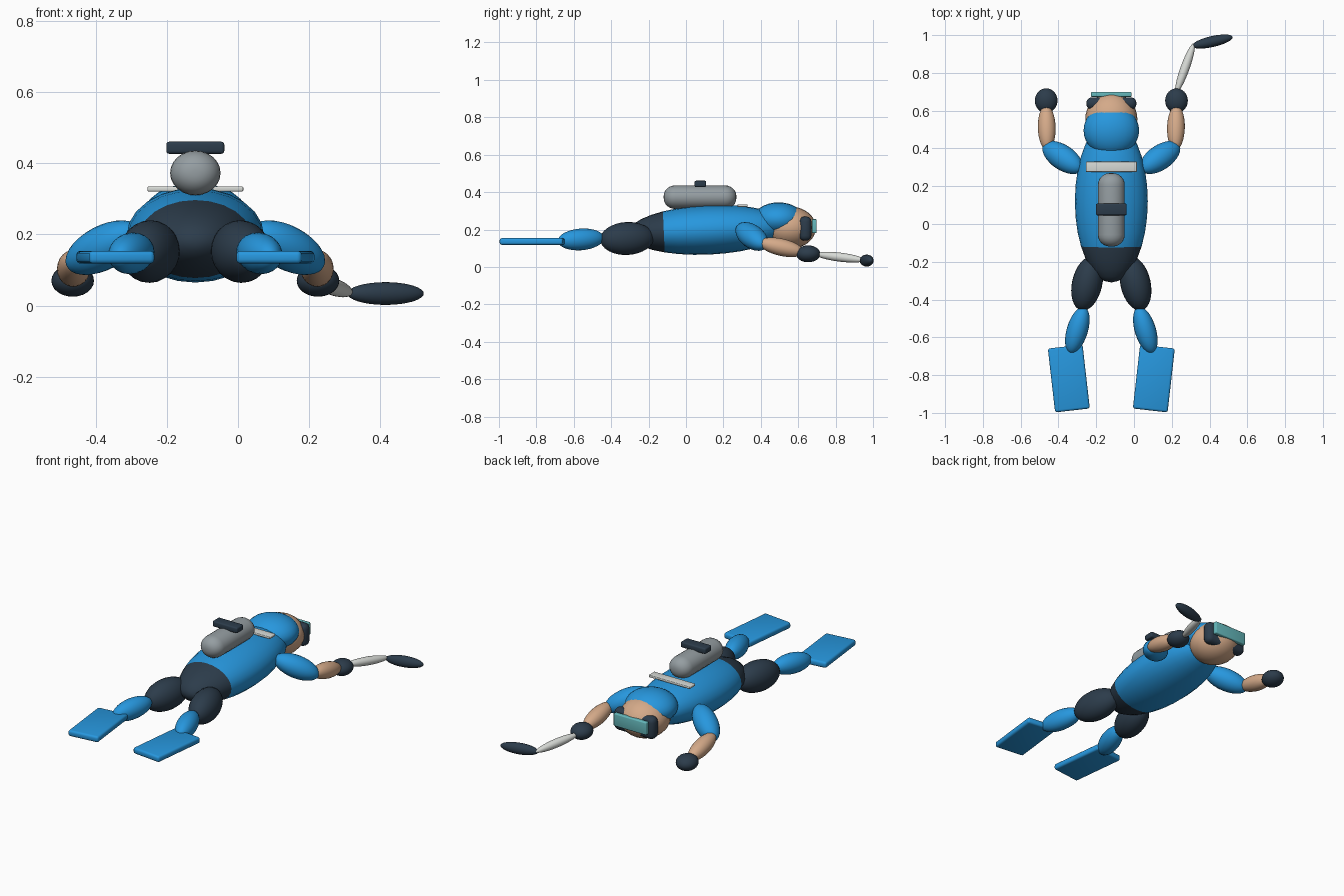
import bpy, bmesh, math
from mathutils import Vector, Matrix

if "Cube" in bpy.data.objects:
    bpy.data.objects.remove(bpy.data.objects["Cube"])

MID = -0.12  # the body's own centre line


def material(name, rgb):
    m = bpy.data.materials.new(name)
    m.diffuse_color = (*rgb, 1)
    m.use_nodes = True
    m.node_tree.nodes["Principled BSDF"].inputs["Base Color"].default_value = m.diffuse_color
    return m


BLUE = material("suit_blue", (0.02, 0.31, 0.73))
DARK = material("dark_slate", (0.025, 0.045, 0.07))
SKIN = material("skin", (0.66, 0.40, 0.25))
GREY = material("tank_grey", (0.30, 0.34, 0.36))
PALE = material("pale_metal", (0.68, 0.70, 0.67))
TEAL = material("lens_teal", (0.13, 0.48, 0.50))


def finish(bm, name, mats, angle=40):
    bmesh.ops.recalc_face_normals(bm, faces=bm.faces)
    me = bpy.data.meshes.new(name)
    bm.to_mesh(me)
    bm.free()
    for m in mats:
        me.materials.append(m)
    ob = bpy.data.objects.new(name, me)
    bpy.context.collection.objects.link(ob)
    bpy.ops.object.select_all(action='DESELECT')
    ob.select_set(True)
    bpy.context.view_layer.objects.active = ob
    bpy.ops.object.shade_smooth_by_angle(angle=math.radians(angle))
    return ob


def ellipsoid(name, mats, centre, direction, length, width, height):
    """Ellipsoid with its poles along direction; sizes are half-extents."""
    y = Vector(direction).normalized()
    x = y.cross(Vector((0, 0, 1))).normalized()
    z = x.cross(y)
    rot = Matrix((x, y, z)).transposed().to_4x4()
    bm = bmesh.new()
    bmesh.ops.create_uvsphere(bm, u_segments=24, v_segments=16, radius=1)
    bm.transform(Matrix.Translation(centre) @ rot
                 @ Matrix.Diagonal((width, length, height, 1))
                 @ Matrix.Rotation(math.pi / 2, 4, 'X'))
    return finish(bm, name, mats)


def box(name, mat, centre, size, bevel, turn=0):
    bm = bmesh.new()
    bmesh.ops.create_cube(bm, size=1)
    bm.transform(Matrix.Diagonal((*size, 1)))
    bmesh.ops.bevel(bm, geom=bm.edges[:], offset=bevel, segments=3,
                    profile=0.5, affect='EDGES')
    bm.transform(Matrix.Translation(centre) @ Matrix.Rotation(turn, 4, 'Z'))
    return finish(bm, name, [mat])


def capsule(name, mat, centre, half, rx, rz, cap):
    """Rounded cylinder lying along y, spun from a quarter-arc profile."""
    bm = bmesh.new()
    pts = []
    for end in (-1, 1):
        for i in range(7):
            a = math.pi / 2 * (i if end < 0 else 6 - i) / 6
            r = 1 - cap / rx + cap / rx * math.sin(a)
            pts.append((r, end * (half - cap + cap * math.cos(a))))
    pts = [(0, -half)] + pts + [(0, half)]
    vs = [bm.verts.new((r, y, 0)) for r, y in pts]
    es = [bm.edges.new(p) for p in zip(vs, vs[1:])]
    bmesh.ops.spin(bm, geom=vs + es, cent=(0, 0, 0), axis=(0, 1, 0),
                   angle=2 * math.pi, steps=24)
    bmesh.ops.remove_doubles(bm, verts=bm.verts, dist=1e-4)
    bm.transform(Matrix.Translation(centre) @ Matrix.Diagonal((rx, 1, rz, 1)))
    return finish(bm, name, [mat])


# Torso with dark shorts on the rear section
torso = ellipsoid("torso", [BLUE, DARK], (MID, 0.12, 0.198), (0, 1, 0.045),
                  0.43, 0.193, 0.132)
for p in torso.data.polygons:
    p.material_index = 1 if p.center.y < -0.12 else 0

# Head, hood and mask
ellipsoid("head", [SKIN], (MID, 0.555, 0.21), (0, 1, 0), 0.14, 0.138, 0.113)
ellipsoid("hood", [BLUE], (MID, 0.495, 0.255), (0, 1, 0), 0.135, 0.147, 0.09)
box("mask_frame", DARK, (MID, 0.638, 0.205), (0.265, 0.065, 0.13), 0.028)
box("mask_lens", TEAL, (MID, 0.686, 0.218), (0.215, 0.026, 0.075), 0.006)

# Limbs, mirrored about the body's centre line
for s, side in ((-1, "left"), (1, "right")):
    def at(dx, y, z):
        return (MID + s * dx, y, z)

    ellipsoid(side + "_upper_arm", [BLUE], at(0.258, 0.352, 0.163),
              (s * 0.19, 0.13, -0.10), 0.13, 0.066, 0.062)
    ellipsoid(side + "_forearm", [SKIN], at(0.342, 0.51, 0.105),
              (s * 0.005, 0.2, -0.045), 0.122, 0.047, 0.046)
    ellipsoid(side + "_glove", [DARK], at(0.345, 0.653, 0.07),
              (0, 1, 0), 0.065, 0.06, 0.045)
    ellipsoid(side + "_thigh", [DARK], at(0.128, -0.315, 0.152),
              (s * 0.045, -0.2, -0.01), 0.146, 0.08, 0.088)
    ellipsoid(side + "_shin", [BLUE], at(0.18, -0.562, 0.147),
              (s * 0.06, -0.2, -0.015), 0.128, 0.056, 0.058)
    box(side + "_fin", BLUE, at(0.225, -0.818, 0.136),
        (0.185, 0.34, 0.036), 0.012, turn=-s * math.radians(6.5))

# Air tank, its strap and the harness bar
capsule("air_tank", GREY, (MID, 0.075, 0.373), 0.194, 0.071, 0.063, 0.062)
box("tank_strap", DARK, (MID, 0.077, 0.444), (0.163, 0.062, 0.034), 0.008)
box("harness_bar", PALE, (MID, 0.303, 0.328), (0.27, 0.054, 0.014), 0.004)

# Hand tool: slim shaft and broad dark blade
ellipsoid("tool_shaft", [PALE], (0.27, 0.825, 0.052),
          (0.09, 0.25, -0.03), 0.14, 0.024, 0.024)
ellipsoid("tool_blade", [DARK], (0.415, 0.966, 0.034),
          (0.2, 0.045, 0), 0.11, 0.029, 0.032)
